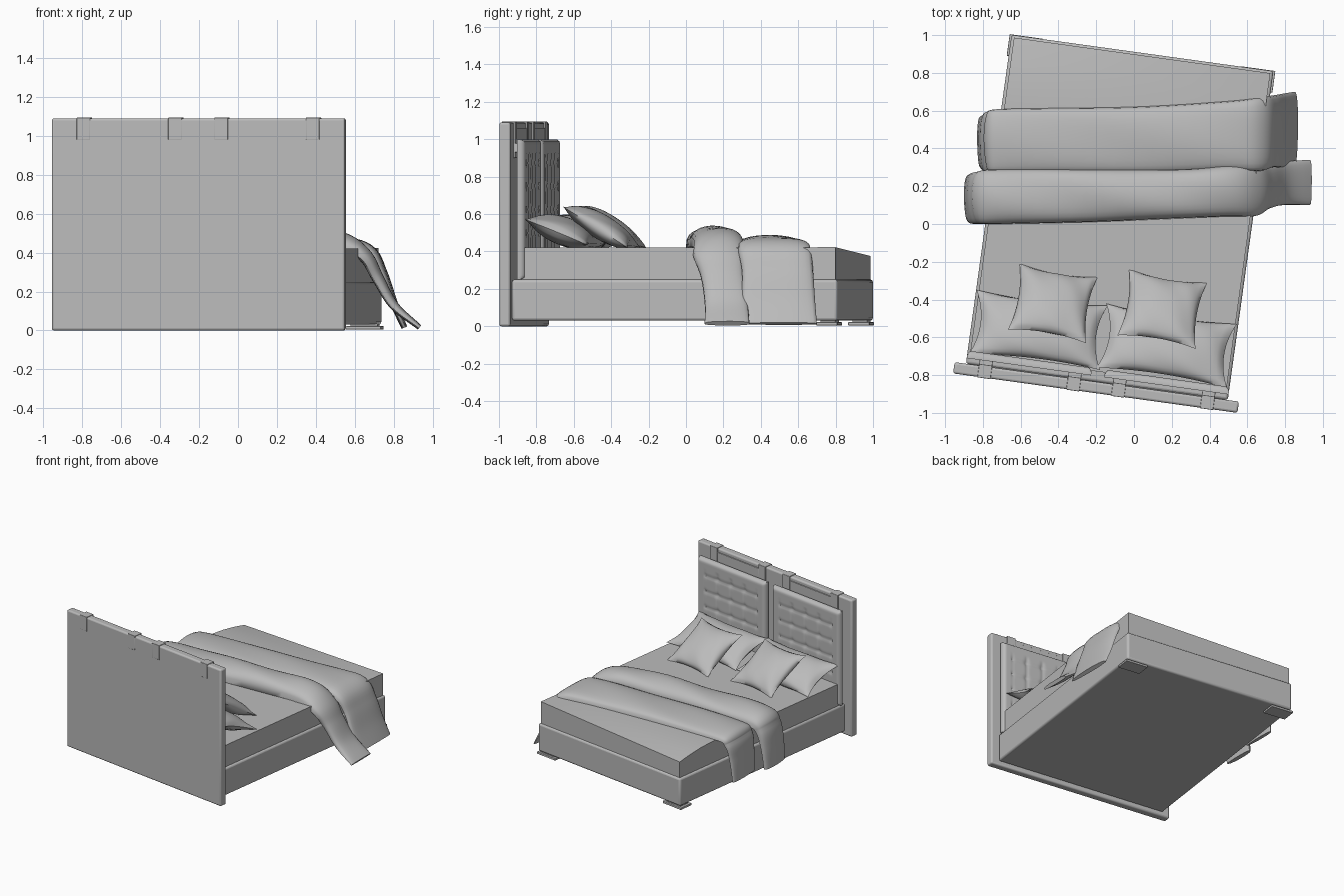
import bpy, bmesh, math
from mathutils import Matrix, Vector

cube = bpy.data.objects.get("Cube")
if cube:
    bpy.data.objects.remove(cube, do_unlink=True)

grey = bpy.data.materials.new("soft_grey")
grey.use_nodes = True
grey.diffuse_color = (0.5, 0.5, 0.5, 1)
grey.node_tree.nodes["Principled BSDF"].inputs["Base Color"].default_value = grey.diffuse_color

# The whole bed stands slightly turned
BED = Matrix.Rotation(math.radians(-7.9), 4, 'Z') @ Matrix.Translation((-0.08, 0, 0))


def finish(name, bm, matrix=BED, angle=40, bevel=0, segments=3):
    bmesh.ops.recalc_face_normals(bm, faces=bm.faces)
    mesh = bpy.data.meshes.new(name)
    bm.to_mesh(mesh)
    bm.free()
    mesh.transform(matrix)
    mesh.materials.append(grey)
    obj = bpy.data.objects.new(name, mesh)
    bpy.context.collection.objects.link(obj)
    if bevel:
        mod = obj.modifiers.new("Rounded", 'BEVEL')
        mod.width, mod.segments, mod.limit_method = bevel, segments, 'ANGLE'
    bpy.ops.object.select_all(action='DESELECT')
    obj.select_set(True)
    bpy.context.view_layer.objects.active = obj
    bpy.ops.object.shade_smooth_by_angle(angle=math.radians(angle))
    return obj


def box(name, low, high, bevel=0.01, cuts=0, shape=None):
    low, high = Vector(low), Vector(high)
    bm = bmesh.new()
    bmesh.ops.create_cube(bm, size=1)
    if cuts:
        bmesh.ops.subdivide_edges(bm, edges=bm.edges[:], cuts=cuts, use_grid_fill=True)
    for v in bm.verts:
        v.co = (low + high) / 2 + v.co * (high - low)
        if shape:
            shape(v.co)
    return finish(name, bm, bevel=bevel)


def sheet(bm, nx, ny, point):
    """Grid of quads through point(a, b), with a and b from -1 to 1."""
    rows = [[bm.verts.new(point(2 * i / nx - 1, 2 * j / ny - 1)) for i in range(nx + 1)]
            for j in range(ny + 1)]
    for r, s in zip(rows, rows[1:]):
        for i in range(nx):
            bm.faces.new((r[i], r[i + 1], s[i + 1], s[i]))
    return rows


def pillow(name, centre, size, thick, tilt, turn, seed):
    bm = bmesh.new()
    for side in (1, -1):
        def point(a, b):
            x = a * (1 - 0.12 * (1 - b * b) * abs(a)) * size[0] / 2
            y = b * (1 - 0.12 * (1 - a * a) * abs(b)) * size[1] / 2
            body = (max(0, 1 - a * a) * max(0, 1 - b * b)) ** 0.55
            crease = 1 + 0.10 * math.sin(7 * a + 4 * b + seed) * (a * a + b * b)
            return Vector((x, y, side * thick / 2 * body * crease))
        sheet(bm, 28, 24, point)
    bmesh.ops.remove_doubles(bm, verts=bm.verts[:], dist=0.0004)
    place = (BED @ Matrix.Translation(centre) @ Matrix.Rotation(math.radians(turn), 4, 'Z')
             @ Matrix.Rotation(math.radians(tilt), 4, 'X'))
    finish(name, bm, place, angle=70)


def tufted_panel(name, left, right):
    low, high, front, back = 0.25, 1.0, -0.785, -0.825
    width, height = right - left, high - low

    def point(a, b):
        x, z = (left + right) / 2 + a * width / 2, (low + high) / 2 + b * height / 2
        edge = min((1 - abs(a)) * width / 2, (1 - abs(b)) * height / 2)
        depth = front - 0.02 * max(0, 1 - edge / 0.02) ** 2
        if max(abs(a), abs(b)) < 0.8:
            da = abs((a * 2.5 + 0.5) % 1 - 0.5)
            db = abs((b * 3 + 0.5) % 1 - 0.5)
            button = math.exp(-(da * da + db * db) / 0.02)
            seam = max(math.exp(-(da / 0.08) ** 2), math.exp(-(db / 0.08) ** 2))
            depth -= 0.005 * seam + 0.009 * button
        return Vector((x, depth, z))
    bm = bmesh.new()
    sheet(bm, 60, 64, point)
    rim = [e for e in bm.edges if e.is_boundary]
    new = bmesh.ops.extrude_edge_only(bm, edges=rim)["geom"]
    for v in new:
        if isinstance(v, bmesh.types.BMVert):
            v.co.y = back
    bmesh.ops.contextual_create(bm, geom=[e for e in new if isinstance(e, bmesh.types.BMEdge)
                                          and e.is_boundary])
    finish(name, bm, angle=50)


def blanket(name, stations, wave):
    """Puffy strip along stations of x, z, near y, far y, puff."""
    pts = [Vector(s) for s in stations]
    pts = [2 * pts[0] - pts[1]] + pts + [2 * pts[-1] - pts[-2]]
    path = []
    for p, q, r, s in zip(pts, pts[1:], pts[2:], pts[3:]):
        for k in range(6):
            t = k / 6
            path.append(q + (r - p) * t / 2 + (p * 2 - q * 5 + r * 4 - s) * t * t / 2
                        + (q * 3 - p - r * 3 + s) * t ** 3 / 2)
    path.append(pts[-2])
    bm, rings, count = bmesh.new(), [], 28
    for i, p in enumerate(path):
        d = path[min(i + 1, len(path) - 1)] - path[max(i - 1, 0)]
        nx, nz = Vector((-d[1], d[0])).normalized()
        ring = []
        for k in range(count):
            a = math.tau * k / count
            y = (p[2] + p[3]) / 2 - math.cos(a) * (p[3] - p[2]) / 2
            off = p[4] * max(0, math.sin(a)) ** 0.6 if math.sin(a) > 0 else 0.01 * math.sin(a)
            off *= 1 + 0.07 * math.sin(wave * p[0] + 14 * y)
            ring.append(bm.verts.new((p[0] + nx * off, y, max(0, p[1] + nz * off))))
        rings.append(ring)
    for r, s in zip(rings, rings[1:]):
        for k in range(count):
            n = (k + 1) % count
            bm.faces.new((r[k], r[n], s[n], s[k]))
    bm.faces.new(rings[0])
    bm.faces.new(rings[-1])
    finish(name, bm, Matrix(), angle=60)


# Frame
box("headboard", (-0.76, -0.915, 0), (0.76, -0.855, 1.09), 0.012)
box("bed_base", (-0.7, -0.855, 0.03), (0.7, 0.903, 0.25), 0.015)
for side, label in ((1, "left"), (-1, "right")):
    inner, outer = sorted((side * 0.53, side * 0.71))
    box("foot_plate_" + label, (inner, 0.79, 0.005), (outer, 0.905, 0.022), 0.003)
    box("foot_block_" + label, (inner + 0.02, 0.81, 0.02), (outer - 0.02, 0.89, 0.035), 0)


# Mattress, sagging at one foot corner
def sag(co):
    if co.z > 0.3:
        foot = max(0, (co.y - 0.5) / 0.39)
        co.z -= 0.045 * foot ** 2 * (0.65 - co.x) / 1.3


box("mattress", (-0.685, -0.8, 0.25), (0.685, 0.89, 0.422), 0.04, 14, sag)

# Headboard cushions, hanging straps and the rail behind them
for side, label in ((1, "left"), (-1, "right")):
    tufted_panel("headboard_cushion_" + label, *sorted((side * 0.035, side * 0.7)))
    for where, x in (("outer", 0.595), ("inner", 0.12)):
        name = "strap_%s_%s" % (label, where)
        u = side * x
        box(name + "_front", (u - 0.035, -0.856, 0.9), (u + 0.035, -0.846, 1.092), 0.003)
        box(name + "_top", (u - 0.035, -0.917, 1.085), (u + 0.035, -0.846, 1.094), 0.003)
        box(name + "_back", (u - 0.035, -0.918, 0.98), (u + 0.035, -0.91, 1.094), 0.003)
        box(name + "_loop", (u - 0.035, -0.85, 0.93), (u + 0.035, -0.82, 0.98), 0.003)
    low, high = sorted((side * 0.155, side * 0.56))
    box("rail_" + label, (low, -0.857, 0.97), (high, -0.849, 1.06), 0.002)

# Pillows and throw cushions
pillow("pillow_right", (-0.345, -0.625, 0.505), (0.7, 0.37), 0.15, -22, 1, 0)
pillow("pillow_left", (0.34, -0.615, 0.505), (0.7, 0.37), 0.15, -22, -1, 2)
pillow("throw_cushion_right", (-0.288, -0.475, 0.53), (0.42, 0.42), 0.13, -32, -2, 4)
pillow("throw_cushion_left", (0.29, -0.425, 0.53), (0.42, 0.42), 0.13, -32, -2, 1)

# Folded blanket: two puffed strips draped over both sides
blanket("blanket_upper_fold", [
    (-0.87, 0.1, 0.01, 0.26, 0.03), (-0.85, 0.26, 0, 0.27, 0.04),
    (-0.81, 0.39, 0, 0.28, 0.06), (-0.72, 0.425, 0, 0.29, 0.09),
    (-0.25, 0.425, 0.01, 0.29, 0.1), (0.25, 0.425, 0.03, 0.29, 0.11),
    (0.5, 0.42, 0.04, 0.31, 0.09), (0.63, 0.37, 0.04, 0.31, 0.06),
    (0.7, 0.26, 0.08, 0.31, 0.05), (0.79, 0.12, 0.1, 0.33, 0.04),
    (0.93, 0.012, 0.1, 0.34, 0.02)], 9)
blanket("blanket_lower_fold", [
    (-0.81, 0.1, 0.3, 0.57, 0.02), (-0.79, 0.27, 0.28, 0.58, 0.03),
    (-0.76, 0.39, 0.27, 0.6, 0.04), (-0.66, 0.422, 0.27, 0.61, 0.05),
    (0, 0.422, 0.27, 0.62, 0.06), (0.5, 0.422, 0.28, 0.65, 0.06),
    (0.66, 0.4, 0.28, 0.67, 0.05), (0.73, 0.29, 0.3, 0.68, 0.04),
    (0.79, 0.14, 0.3, 0.69, 0.03), (0.85, 0.012, 0.32, 0.7, 0.02)], 7)
